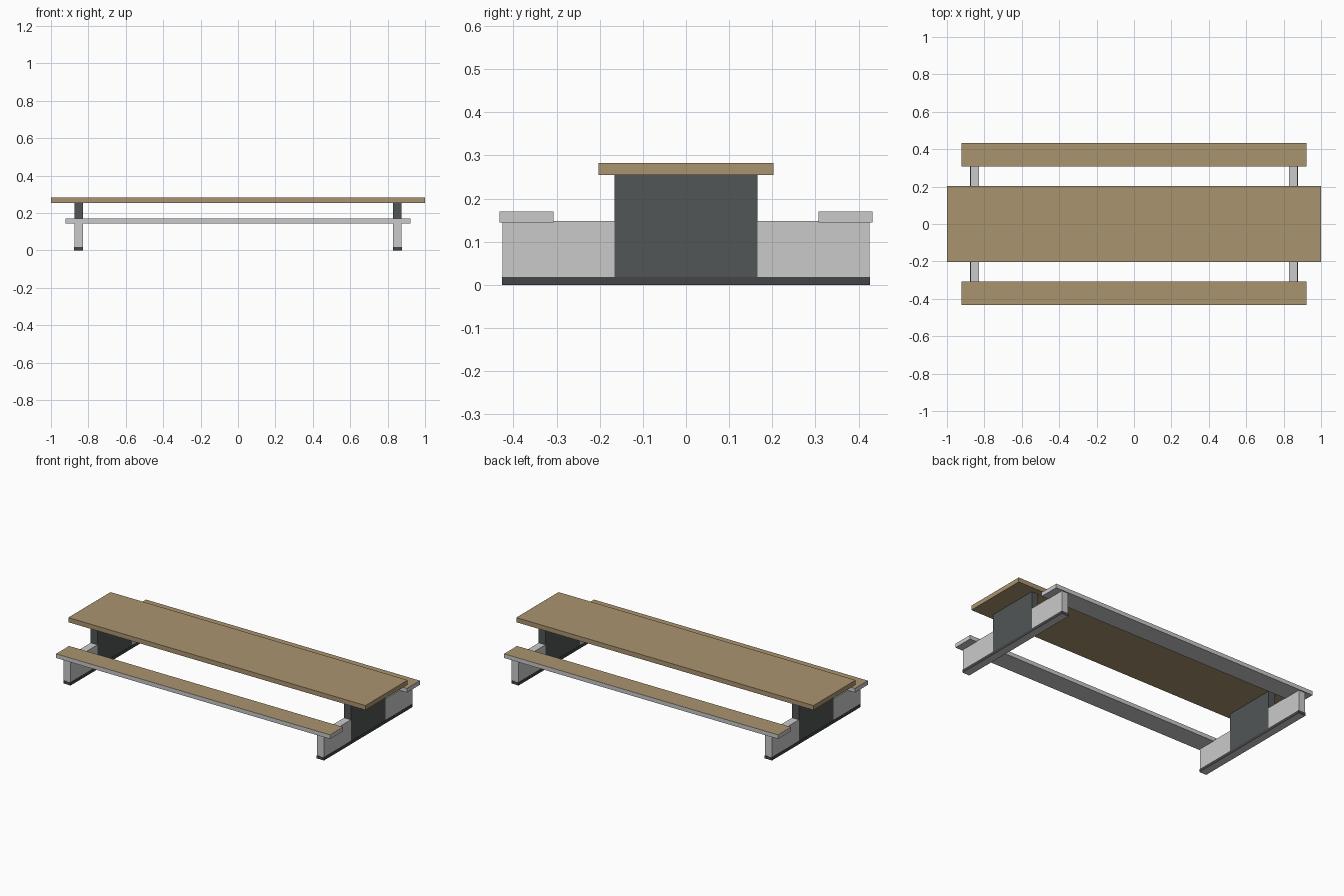
import bpy
import bmesh

if "Cube" in bpy.data.objects:
    bpy.data.objects.remove(bpy.data.objects["Cube"])


def material(name, rgb):
    m = bpy.data.materials.new(name)
    m.diffuse_color = (*rgb, 1.0)
    m.use_nodes = True
    m.node_tree.nodes["Principled BSDF"].inputs["Base Color"].default_value = m.diffuse_color
    return m


wood = material("wood", (0.40, 0.295, 0.16))
light = material("light_grey", (0.59, 0.59, 0.59))
dark = material("dark_grey", (0.085, 0.093, 0.095))
black = material("charcoal", (0.055, 0.06, 0.062))


def box(name, xs, ys, zs, mat, top=None, bottom=None):
    """Box between coordinate pairs, optionally with its own top or bottom colour."""
    bm = bmesh.new()
    bmesh.ops.create_cube(bm, size=1.0)
    for v in bm.verts:
        v.co = [min(r) if c < 0 else max(r) for c, r in zip(v.co, (xs, ys, zs))]
    bm.normal_update()
    for f in bm.faces:
        if top and f.normal.z > 0.5:
            f.material_index = 1
        elif bottom and f.normal.z < -0.5:
            f.material_index = 1
    me = bpy.data.meshes.new(name)
    bm.to_mesh(me)
    bm.free()
    me.materials.append(mat)
    if top or bottom:
        me.materials.append(top or bottom)
    ob = bpy.data.objects.new(name, me)
    bpy.context.collection.objects.link(ob)
    return ob


# Table top
box("table_top", (-1, 1), (-0.203, 0.203), (0.254, 0.282), wood)

# Benches: grey planks with wooden seat surfaces
for side, s in (("front", -1), ("back", 1)):
    box(side + "_bench", (-0.922, 0.922), (s * 0.307, s * 0.432),
        (0.145, 0.17), light, top=wood)

# End supports: foot, central panel and two bench brackets
for end, e in (("left", -1), ("right", 1)):
    xs = (e * 0.83, e * 0.875)
    box(end + "_foot", (e * 0.828, e * 0.877), (-0.426, 0.426), (0, 0.018),
        black, bottom=light)
    box(end + "_panel", xs, (-0.166, 0.166), (0.018, 0.254), dark)
    for side, s in (("front", -1), ("back", 1)):
        box(end + "_" + side + "_bracket", xs, (s * 0.166, s * 0.425),
            (0.018, 0.148), light)
